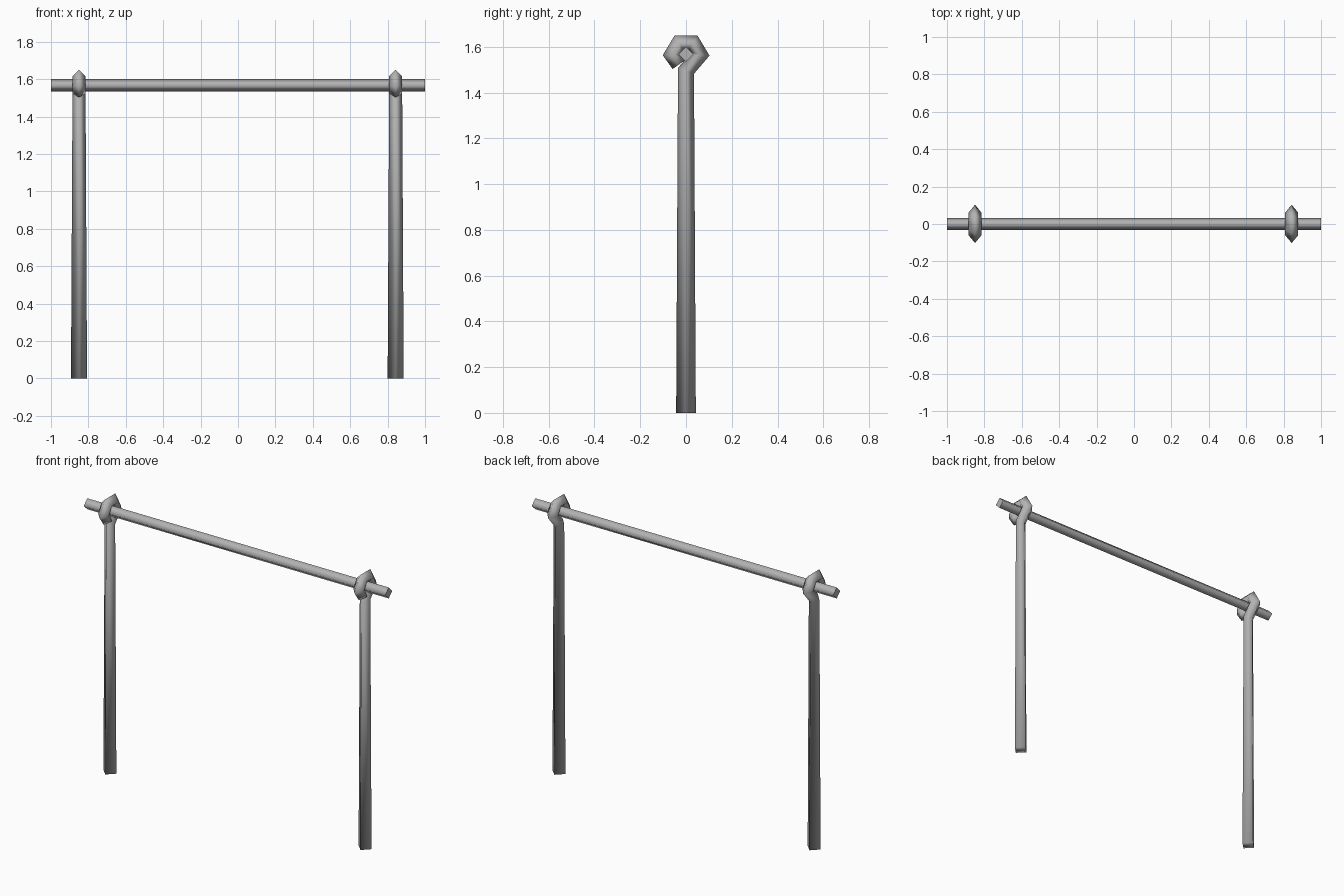
import bpy, bmesh
from mathutils import Vector

cube = bpy.data.objects.get("Cube")
if cube:
    bpy.data.objects.remove(cube, do_unlink=True)

grey = bpy.data.materials.new("plain grey")
grey.use_nodes = True
colour = (0.45, 0.45, 0.45, 1)
grey.diffuse_color = colour
grey.node_tree.nodes["Principled BSDF"].inputs["Base Color"].default_value = colour


def diamond_tube(name, path, radii, side, sharp_ends=False):
    """Sweep a four-sided section along a planar path; side is the plane's normal."""
    bm = bmesh.new()
    pts = [Vector(p) for p in path]
    side = Vector(side)
    rings = []
    for i, p in enumerate(pts):
        before = (p - pts[i - 1]).normalized() if i else (pts[1] - p).normalized()
        after = (pts[i + 1] - p).normalized() if i < len(pts) - 1 else before
        tangent = (before + after).normalized()
        out = side.cross(tangent) / tangent.dot(before)  # mitred corner
        r = radii[i]
        rings.append([bm.verts.new(p + d * r) for d in (side, out, -side, -out)])
    for a, b in zip(rings, rings[1:]):
        for k in range(4):
            n = (k + 1) % 4
            bm.faces.new((a[k], a[n], b[n], b[k]))
    caps = [bm.faces.new(rings[0]), bm.faces.new(rings[-1])]
    bmesh.ops.recalc_face_normals(bm, faces=bm.faces)
    for f in bm.faces:
        f.smooth = True
    if sharp_ends:
        for f in caps:
            f.smooth = False
            for e in f.edges:
                e.smooth = False
    mesh = bpy.data.meshes.new(name)
    bm.to_mesh(mesh)
    bm.free()
    mesh.materials.append(grey)
    obj = bpy.data.objects.new(name, mesh)
    bpy.context.scene.collection.objects.link(obj)
    return obj


# Posts, each curling at the top into an open six-sided hook
hook = [(0, 0), (0, 1.495), (0.06, 1.565), (0.03, 1.615),
        (-0.03, 1.615), (-0.06, 1.565), (-0.03, 1.523)]
thickness = [0.043] + [0.035] * 6
for name, x in (("left_post", 0.843), ("right_post", -0.85)):
    diamond_tube(name, [(x, y, z) for y, z in hook], thickness, (1, 0, 0))

# Crossbar resting through both hooks
diamond_tube("crossbar", [(-1, 0, 1.567), (1, 0, 1.567)], [0.033] * 2,
             (0, 1, 0), sharp_ends=True)
